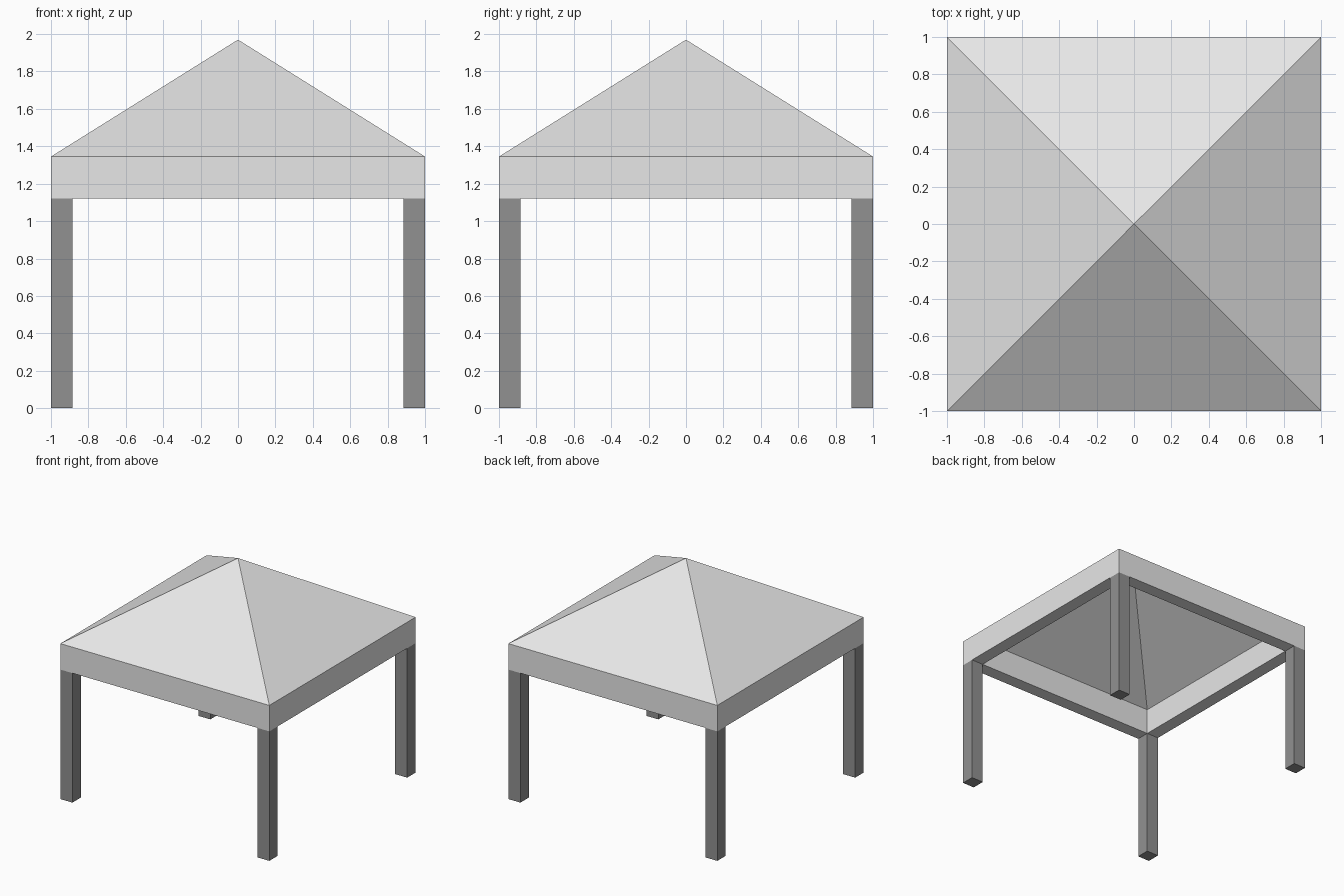
import bpy, bmesh

if "Cube" in bpy.data.objects:
    bpy.data.objects.remove(bpy.data.objects["Cube"])

LEG_H, EAVE, APEX = 1.12, 1.345, 1.97
OUT, THICK = 1.0, 0.115
INN = OUT - THICK
INNER_APEX = EAVE + (APEX - EAVE) * INN


def material(name, v):
    m = bpy.data.materials.new(name)
    m.diffuse_color = (v, v, v, 1)
    m.use_nodes = True
    m.node_tree.nodes["Principled BSDF"].inputs["Base Color"].default_value = m.diffuse_color
    return m


def add_object(name, bm, mat):
    bmesh.ops.recalc_face_normals(bm, faces=bm.faces)
    me = bpy.data.meshes.new(name)
    bm.to_mesh(me)
    bm.free()
    me.materials.append(mat)
    ob = bpy.data.objects.new(name, me)
    bpy.context.collection.objects.link(ob)
    return ob


def square(bm, r, z):
    return [bm.verts.new((x * r, y * r, z))
            for x, y in ((-1, -1), (1, -1), (1, 1), (-1, 1))]


def bridge(bm, a, b):
    for i in range(4):
        j = (i + 1) % 4
        bm.faces.new((a[i], a[j], b[j], b[i]))


def cap(bm, ring, z):
    tip = bm.verts.new((0, 0, z))
    for i in range(4):
        bm.faces.new((ring[i], ring[(i + 1) % 4], tip))


light = material("light grey", 0.8)
dark = material("dark grey", 0.283)

# Canopy: one thick shell, with a valance band under a pyramid roof
bm = bmesh.new()
out_low, out_top = square(bm, OUT, LEG_H), square(bm, OUT, EAVE)
in_low, in_top = square(bm, INN, LEG_H), square(bm, INN, EAVE)
bridge(bm, out_low, out_top)
bridge(bm, in_low, in_top)
bridge(bm, out_low, in_low)
cap(bm, out_top, APEX)
cap(bm, in_top, INNER_APEX)
add_object("canopy", bm, light)

# Four corner legs, flush with the outer faces of the canopy
for side_y, sy in (("front", -1), ("back", 1)):
    for side_x, sx in (("left", -1), ("right", 1)):
        bm = bmesh.new()
        bmesh.ops.create_cube(bm, size=1)
        bmesh.ops.scale(bm, vec=(THICK, THICK, LEG_H), verts=bm.verts)
        c = OUT - THICK / 2
        bmesh.ops.translate(bm, vec=(sx * c, sy * c, LEG_H / 2), verts=bm.verts)
        add_object(f"{side_y}_{side_x}_leg", bm, dark)
